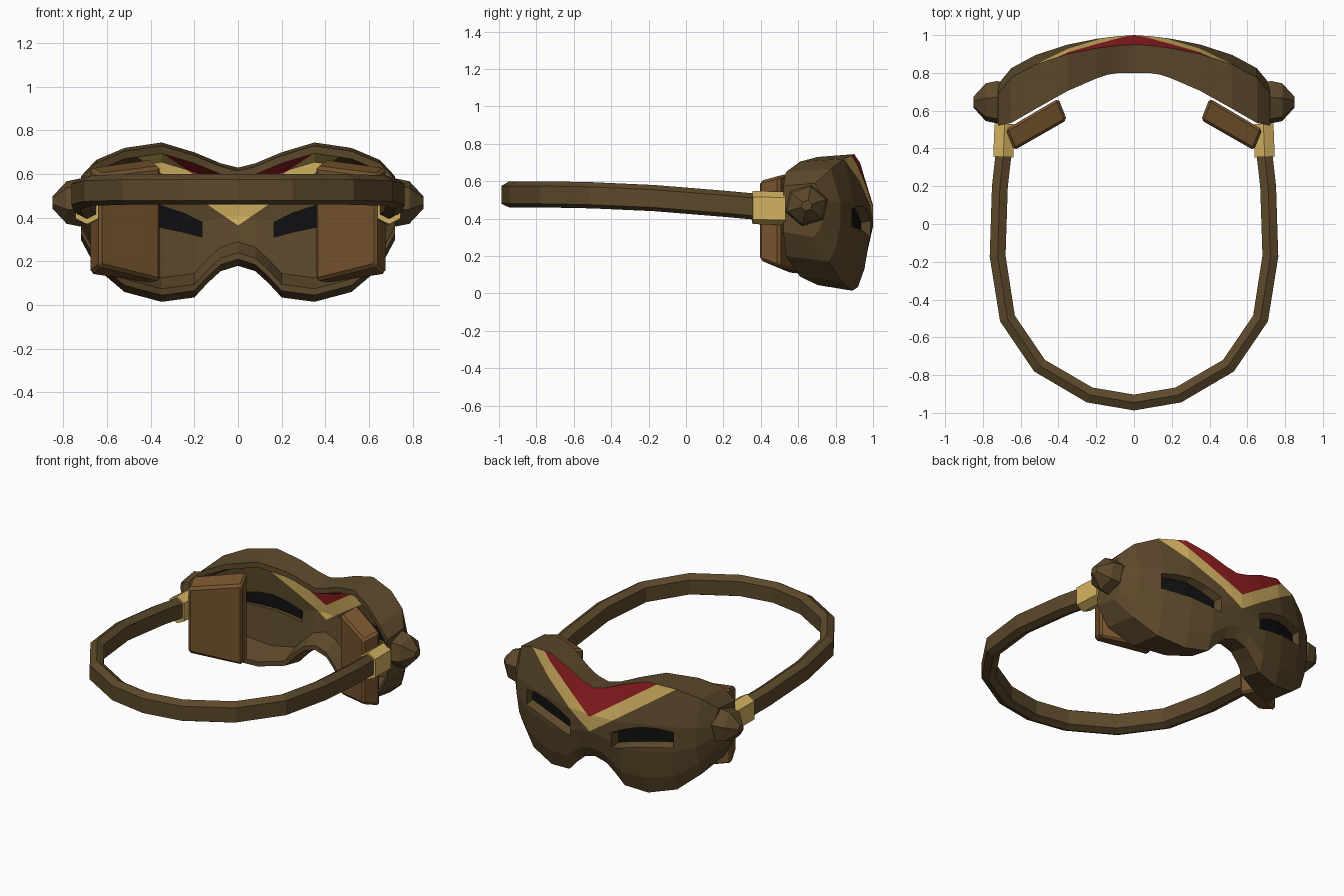
import bpy, bmesh, math
from mathutils import Vector

cube = bpy.data.objects.get("Cube")
if cube:
    bpy.data.objects.remove(cube)


def material(name, rgb):
    m = bpy.data.materials.new(name)
    m.use_nodes = True
    m.diffuse_color = (*rgb, 1)
    m.node_tree.nodes["Principled BSDF"].inputs["Base Color"].default_value = (*rgb, 1)
    return m


BROWN = material("dark_brown", (0.107, 0.066, 0.024))
TAN = material("pad_brown", (0.18, 0.088, 0.027))
GOLD = material("gold", (0.66, 0.45, 0.12))
RED = material("red", (0.28, 0.013, 0.016))
BLACK = material("black", (0.005, 0.005, 0.006))


def add_object(name, bm, mats):
    bmesh.ops.recalc_face_normals(bm, faces=bm.faces)
    mesh = bpy.data.meshes.new(name)
    bm.to_mesh(mesh)
    bm.free()
    for m in mats:
        mesh.materials.append(m)
    ob = bpy.data.objects.new(name, mesh)
    bpy.context.collection.objects.link(ob)
    return ob


def loft(sections, painted=()):
    """Skin closed sections in order and cap both ends."""
    bm = bmesh.new()
    rings = [[bm.verts.new(p) for p in s] for s in sections]
    n = len(rings[0])
    for a, b in zip(rings, rings[1:]):
        for k in range(n):
            j = (k + 1) % n
            f = bm.faces.new((a[k], a[j], b[j], b[k]))
            f.material_index = 1 if k in painted else 0
    bm.faces.new(rings[0])
    bm.faces.new(rings[-1])
    return bm


def mirrored(half):
    """Extend centre-to-side rows to both sides, first value being x."""
    return [(-r[0], *r[1:]) for r in reversed(half[1:])] + list(half)


# Mask columns: x, top, bottom, outer y, rim y, cavity depth factor
columns = [
    (0, 0.63, 0.18, 1.0, 0.80, 1), (0.08, 0.65, 0.155, 0.995, 0.80, 1),
    (0.14, 0.675, 0.10, 0.988, 0.79, 1), (0.2, 0.70, 0.035, 0.98, 0.77, 1),
    (0.35, 0.745, 0.015, 0.95, 0.705, 1), (0.52, 0.72, 0.06, 0.895, 0.61, 1),
    (0.65, 0.665, 0.17, 0.825, 0.535, 0.8), (0.72, 0.59, 0.3, 0.74, 0.52, 0),
]


def outer_y(x):
    for a, b in zip(columns, columns[1:]):
        if x <= b[0]:
            return a[3] + (b[3] - a[3]) * (x - a[0]) / (b[0] - a[0])
    return columns[-1][3]


def mask_section(x, zt, zb, yo, yi, c):
    h = zt - zb
    wall = yi + (yo - 0.1 - yi) * c
    deep = yi + (yo - 0.08 - yi) * c
    pts = [(yi, zb + 0.03), (yo - 0.06, zb), (yo - 0.025, zb + 0.15 * h),
           (yo, zb + 0.4 * h), (yo, zb + 0.65 * h), (yo - 0.05, zt),
           (yi, zt - 0.015), (yi, zt - 0.05), (wall, zt - 0.09),
           (deep, zb + 0.5 * h), (wall, zb + 0.11), (yi, zb + 0.06)]
    return [(x, y, z) for y, z in pts]


bm = loft([mask_section(*c) for c in mirrored(columns)], painted=(2, 3, 4, 7, 8, 9))

# Gold and red chevron cut into the painted strips
SLOPE, GOLD_Z, RED_Z = 0.68, 0.365, 0.46
for side in (-1, 1):
    for z0 in (GOLD_Z, RED_Z):
        faces = [f for f in bm.faces if f.material_index == 1
                 and f.calc_center_median().x * side > 0]
        geom = set(faces)
        for f in faces:
            geom.update(f.edges)
            geom.update(f.verts)
        bmesh.ops.bisect_plane(bm, geom=list(geom), plane_co=(0, 0, z0),
                               plane_no=(-side * SLOPE, 0, 1))
for f in bm.faces:
    if f.material_index == 1:
        c = f.calc_center_median()
        level = c.z - SLOPE * abs(c.x)
        f.material_index = 2 if level > RED_Z else 1 if level > GOLD_Z else 0
mask = add_object("mask", bm, [BROWN, GOLD, RED])

# Eye slots: x, middle height, half height
eye = [(0.165, 0.345, 0.034), (0.25, 0.378, 0.044), (0.35, 0.405, 0.05),
       (0.44, 0.413, 0.046), (0.52, 0.41, 0.036)]


def eye_cutter(side):
    secs = []
    for x, z, h in eye:
        y = outer_y(x)
        wide = side * (x + (x - 0.345) * 0.2)
        inner = side * x
        secs.append([(wide, y + 0.06, z - h - 0.05), (wide, y + 0.06, z + h + 0.025),
                     (inner, y - 0.045, z + h), (inner, y - 0.25, z + h),
                     (inner, y - 0.25, z - h), (inner, y - 0.045, z - h)])
    return add_object("eye_cutter", loft(secs), [BROWN])


def eye_lens(name, side):
    secs = []
    for x, z, h in eye:
        y, h = outer_y(x) - 0.05, h + 0.003
        secs.append([(side * x, y + dy, z + dz)
                     for dy, dz in ((0, -h), (0, h), (-0.008, h), (-0.008, -h))])
    add_object(name, loft(secs), [BLACK])


cutters = [eye_cutter(s) for s in (-1, 1)]
for cutter in cutters:
    mod = mask.modifiers.new("eye_slot", "BOOLEAN")
    mod.operation = "DIFFERENCE"
    mod.solver = "EXACT"
    mod.object = cutter
bpy.context.view_layer.update()
cut = bpy.data.meshes.new_from_object(mask.evaluated_get(bpy.context.evaluated_depsgraph_get()))
mask.modifiers.clear()
mask.data = cut
for cutter in cutters:
    bpy.data.objects.remove(cutter)


def sweep(name, path, scale, mat):
    """Six-sided band following a path, ridge on top and bottom."""
    path = [Vector(p) for p in path]
    secs = []
    for i, p in enumerate(path):
        t = path[min(i + 1, len(path) - 1)] - path[max(i - 1, 0)]
        out = Vector((t.y, -t.x, 0)).normalized()
        secs.append([p + (out * u + Vector((0, 0, v))) * scale for u, v in
                     ((0, 0.07), (0.042, 0.045), (0.042, -0.05),
                      (0, -0.07), (-0.042, -0.05), (-0.042, 0.045))])
    add_object(name, loft(secs), [mat])


# Head strap
strap = [(0, -0.945, 0.53), (0.235, -0.905, 0.53), (0.5, -0.75, 0.53),
         (0.67, -0.5, 0.525), (0.722, -0.17, 0.51), (0.71, 0.2, 0.48), (0.685, 0.42, 0.46)]
sweep("strap", mirrored(strap), 1, BROWN)

# Parts on each side
for name, s in (("left", 1), ("right", -1)):
    eye_lens(name + "_eye_lens", s)
    sweep(name + "_buckle", [(s * 0.685, 0.53, 0.455), (s * 0.692, 0.355, 0.46)], 1.27, GOLD)

    # Faceted side stud
    secs = []
    for x, r in ((0.68, 0.105), (0.725, 0.118), (0.785, 0.105), (0.85, 0.03)):
        secs.append([(s * x, 0.645 + r * math.cos(a), 0.47 + 0.95 * r * math.sin(a))
                     for a in (math.tau * (k + 0.3) / 6 for k in range(6))])
    add_object(name + "_stud", loft(secs), [BROWN])

    # Cheek pad: inner edge taller than outer edge
    front = [(0.355, 0.55, 0.11), (0.635, 0.39, 0.18), (0.635, 0.39, 0.60), (0.355, 0.55, 0.635)]
    back = [(0.40, 0.665, 0.10), (0.68, 0.50, 0.14), (0.68, 0.50, 0.63), (0.40, 0.665, 0.67)]
    pad = add_object(name + "_cheek_pad",
                     loft([[(s * x, y, z) for x, y, z in q] for q in (front, back)]), [TAN])
    bevel = pad.modifiers.new("edge_bevel", "BEVEL")
    bevel.width = 0.014
    bevel.segments = 1
